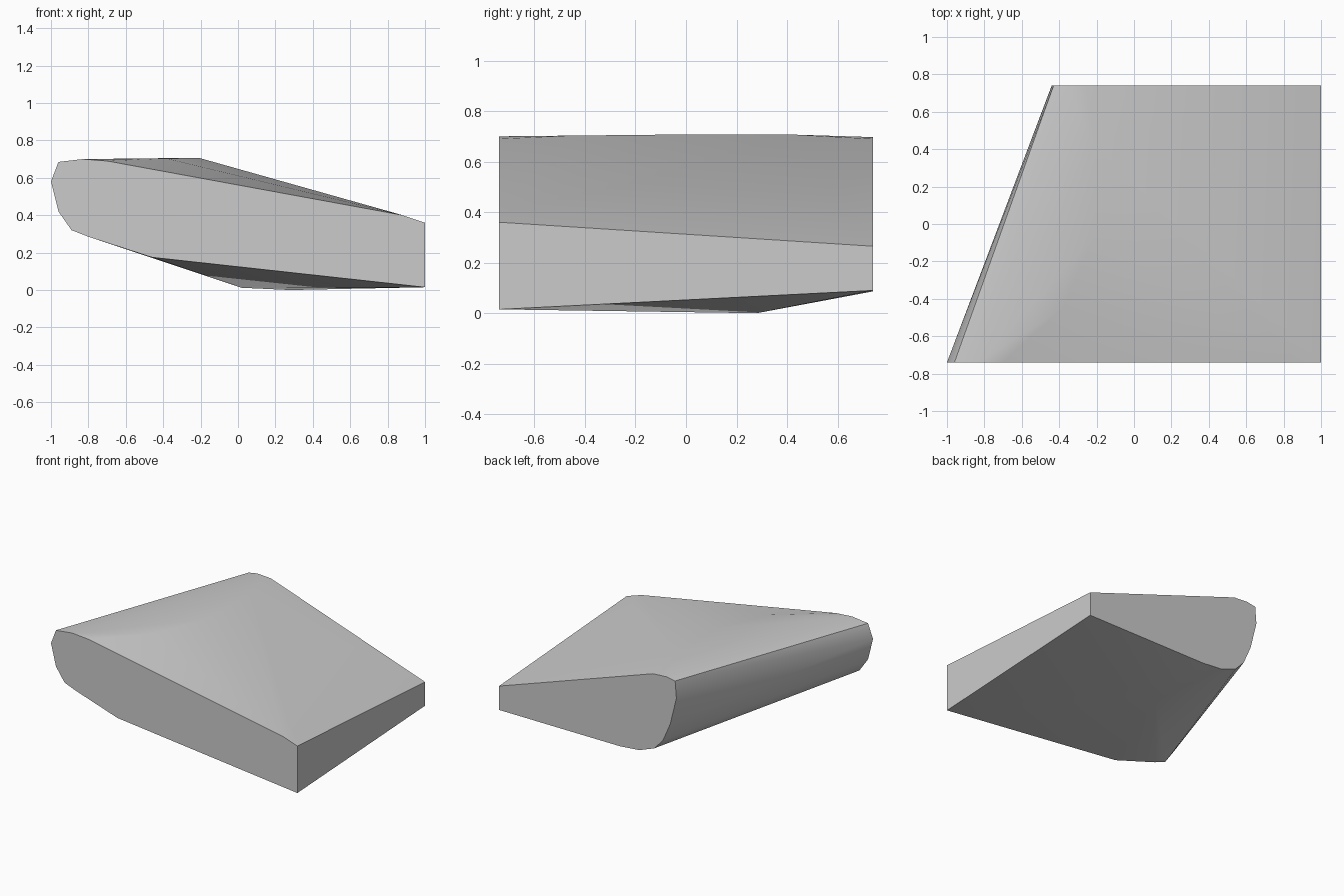
import bpy
import bmesh
from math import radians

if "Cube" in bpy.data.objects:
    bpy.data.objects.remove(bpy.data.objects["Cube"], do_unlink=True)

HALF_SPAN = 0.74

# Wide end section (x, z)
root_profile = [(-1, .58), (-.96, .685), (-.83, .70), (-.70, .69), (.88, .40), (1, .36),
                (1, .015), (-.46, .175), (-.80, .285), (-.89, .32), (-.96, .42)]
# Narrow end section (x, z)
tip_profile = [(-.44, .56), (-.43, .685), (-.36, .697), (-.25, .69), (1, .265),
               (1, .09), (.02, .086), (-.14, .10), (-.26, .145), (-.33, .22), (-.39, .357)]
# Crests of the swollen upper and lower skins (x, y, z)
skin_crests = [(-.38, -.45, .703), (-.21, -.06, .707), (-.21, .42, .707),
               (.02, .25, .012), (.28, .28, 0)]

# Stretch a taut skin over both sections and the crests
bm = bmesh.new()
for profile, y in ((root_profile, -HALF_SPAN), (tip_profile, HALF_SPAN)):
    for x, z in profile:
        bm.verts.new((x, y, z))
for point in skin_crests:
    bm.verts.new(point)
hull = bmesh.ops.convex_hull(bm, input=bm.verts[:])
loose = {v for v in hull["geom_interior"] + hull["geom_unused"]
         if isinstance(v, bmesh.types.BMVert) and not v.link_faces}
bmesh.ops.delete(bm, geom=list(loose), context='VERTS')

# Merge the flat end caps and trailing face into single faces
bmesh.ops.dissolve_limit(bm, angle_limit=radians(.2), verts=bm.verts[:], edges=bm.edges[:])
bmesh.ops.recalc_face_normals(bm, faces=bm.faces[:])
mesh = bpy.data.meshes.new("wing_section")
bm.to_mesh(mesh)
bm.free()

wing = bpy.data.objects.new("wing_section", mesh)
bpy.context.collection.objects.link(wing)

# Plain grey finish
grey = bpy.data.materials.new("light_grey")
grey.use_nodes = True
colour = (.6, .6, .6, 1)
grey.diffuse_color = colour
grey.node_tree.nodes["Principled BSDF"].inputs["Base Color"].default_value = colour
mesh.materials.append(grey)

# Soft skins with crisp end caps
bpy.ops.object.select_all(action='DESELECT')
wing.select_set(True)
bpy.context.view_layer.objects.active = wing
bpy.ops.object.shade_smooth_by_angle(angle=radians(30))
